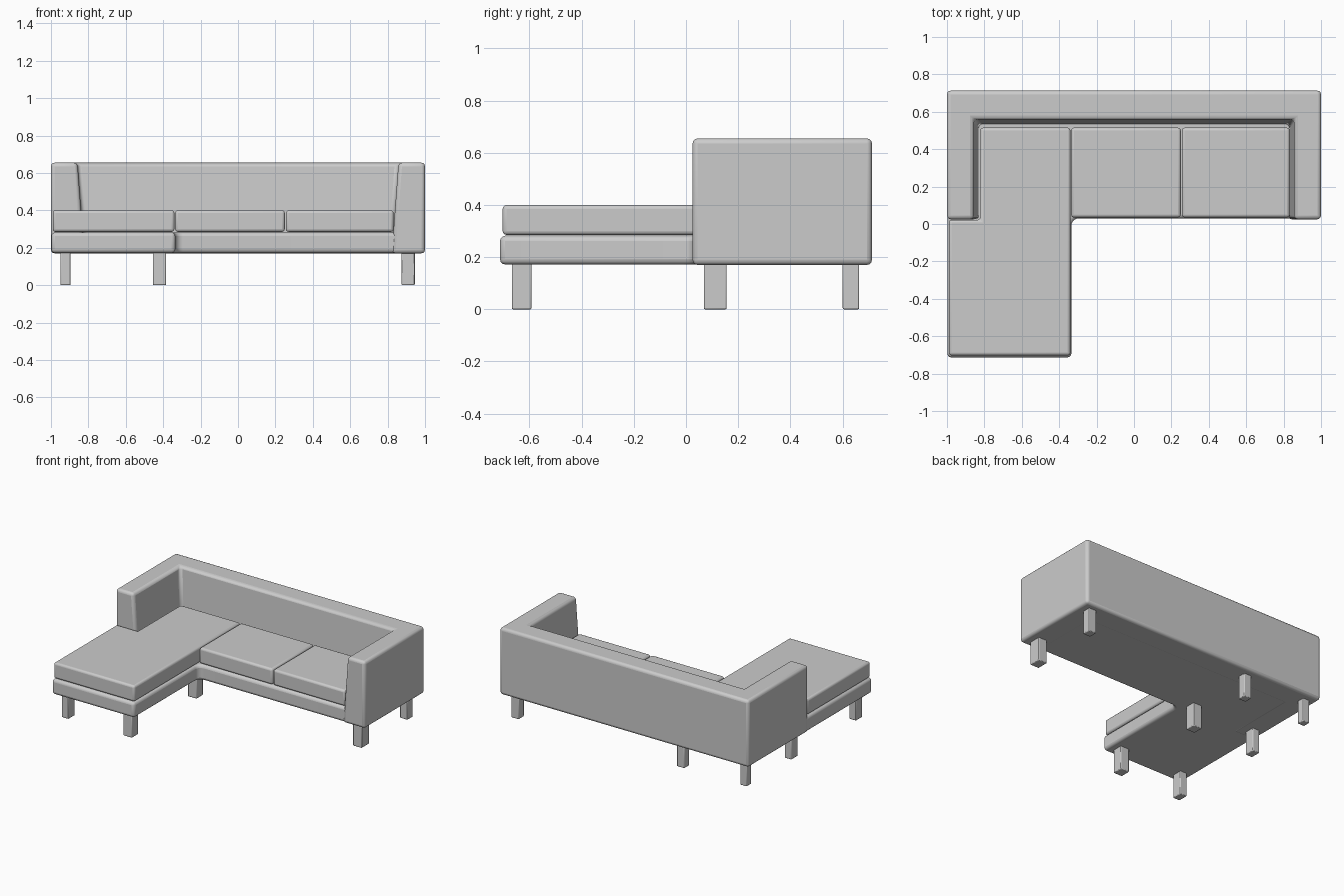
import bpy, bmesh, math

if "Cube" in bpy.data.objects:
    bpy.data.objects.remove(bpy.data.objects["Cube"])


def prism(name, bottom, z0, z1, top=None, bevel=0.015, segments=3):
    """Closed solid between a bottom outline and a top outline, with rounded edges."""
    top = top or bottom
    n = len(bottom)
    bm = bmesh.new()
    lo = [bm.verts.new((x, y, z0)) for x, y in bottom]
    hi = [bm.verts.new((x, y, z1)) for x, y in top]
    bm.faces.new(lo[::-1])
    bm.faces.new(hi)
    for i in range(n):
        j = (i + 1) % n
        bm.faces.new((lo[i], lo[j], hi[j], hi[i]))
    bmesh.ops.recalc_face_normals(bm, faces=bm.faces)
    mesh = bpy.data.meshes.new(name)
    bm.to_mesh(mesh)
    bm.free()
    ob = bpy.data.objects.new(name, mesh)
    bpy.context.collection.objects.link(ob)
    mod = ob.modifiers.new("rounding", 'BEVEL')
    mod.width = bevel
    mod.segments = segments
    mod.limit_method = 'ANGLE'
    mod.angle_limit = math.radians(40)
    bpy.ops.object.select_all(action='DESELECT')
    ob.select_set(True)
    bpy.context.view_layer.objects.active = ob
    bpy.ops.object.shade_smooth_by_angle(angle=math.radians(35))
    return ob


def rect(x0, x1, y0, y1):
    return [(x0, y0), (x1, y0), (x1, y1), (x0, y1)]


def u_outline(inner_x, inner_y):
    return [(-1, 0.025), (-inner_x, 0.025), (-inner_x, inner_y), (inner_x, inner_y),
            (inner_x, 0.025), (1, 0.025), (1, 0.713), (-1, 0.713)]


# Back and arms in one U, inner faces leaning outwards
prism("back_and_arms", u_outline(0.822, 0.527), 0.17, 0.655, top=u_outline(0.858, 0.56), bevel=0.02)

# L-shaped base with a filleted inner corner
fillet = [(-0.295 + 0.04 * math.cos(math.radians(a)), -0.01 + 0.04 * math.sin(math.radians(a)))
          for a in range(180, 89, -15)]
prism("base", [(-0.998, -0.713), (-0.335, -0.713)] + fillet +
      [(0.97, 0.03), (0.97, 0.69), (-0.998, 0.69)], 0.172, 0.282, bevel=0.02)

# Chaise cushion, notched around the left arm
prism("chaise_cushion", [(-0.99, -0.703), (-0.34, -0.703), (-0.34, 0.515), (-0.822, 0.515),
                         (-0.822, 0.022), (-0.99, 0.022)], 0.285, 0.4)

# Seat cushions
for i, (x0, x1) in enumerate([(-0.336, 0.25), (0.256, 0.832)]):
    prism(f"seat_cushion_{i + 1}", rect(x0, x1, 0.035, 0.515), 0.285, 0.4)

# Legs: x, y, width, depth
legs = [(-0.922, -0.63, 0.055, 0.075), (-0.42, -0.63, 0.07, 0.075),
        (-0.922, 0.11, 0.055, 0.075), (-0.42, 0.112, 0.07, 0.075), (0.91, 0.112, 0.07, 0.087),
        (-0.922, 0.632, 0.052, 0.055), (-0.42, 0.632, 0.06, 0.06), (0.91, 0.632, 0.06, 0.063)]
for i, (x, y, w, d) in enumerate(legs):
    prism(f"leg_{i + 1}", rect(x - w / 2, x + w / 2, y - d / 2, y + d / 2), 0.0, 0.19,
          bevel=0.005, segments=2)
